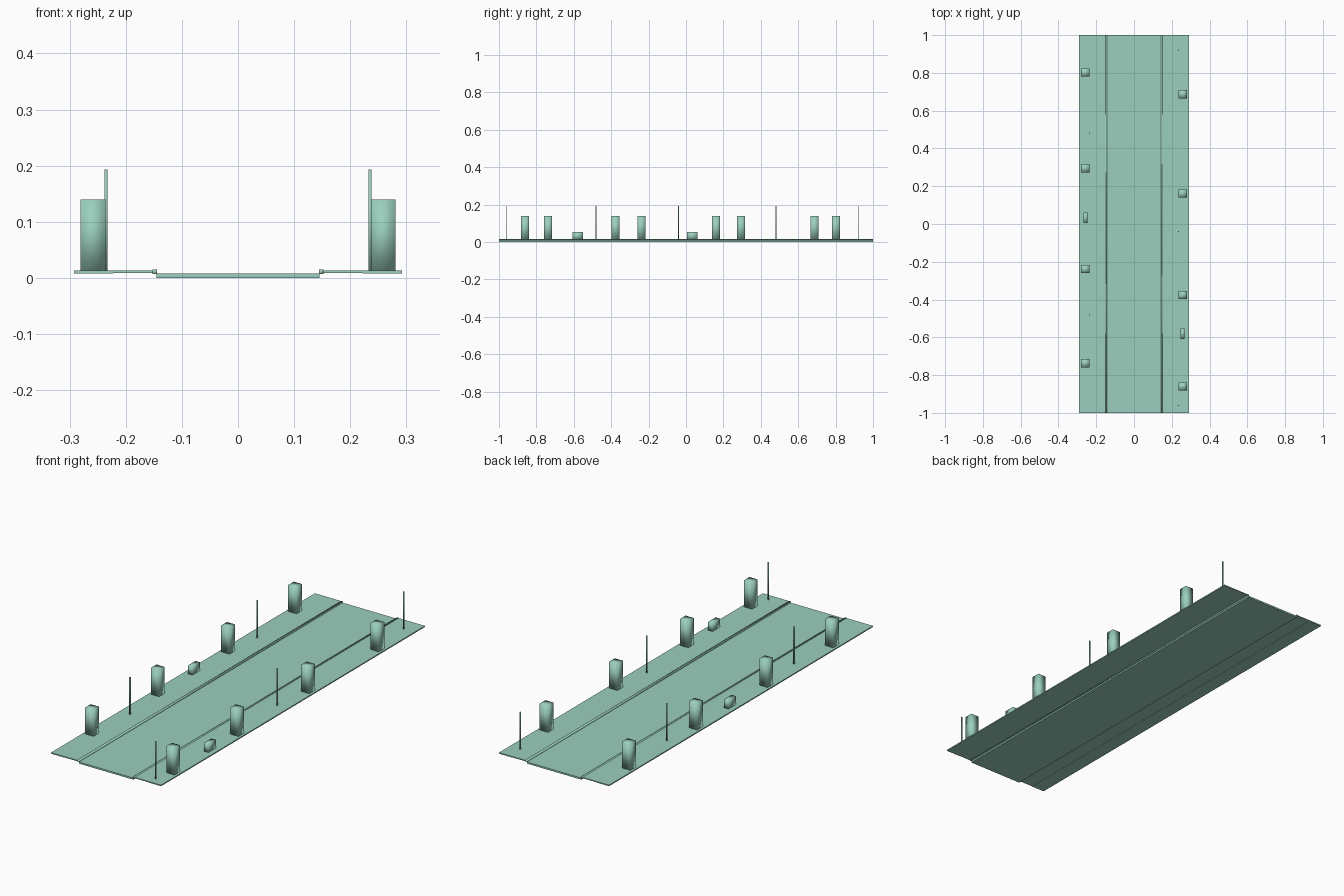
import bpy

if "Cube" in bpy.data.objects:
    bpy.data.objects.remove(bpy.data.objects["Cube"])

green = bpy.data.materials.new("soft_green")
green.diffuse_color = (0.33, 0.63, 0.51, 1)
green.use_nodes = True
green.node_tree.nodes["Principled BSDF"].inputs["Base Color"].default_value = green.diffuse_color

def box(name, x0, x1, y0, y1, z0, z1, smooth=False):
    bpy.ops.mesh.primitive_cube_add(size=1, location=((x0+x1)/2, (y0+y1)/2, (z0+z1)/2))
    o = bpy.context.object
    o.name = name
    o.scale = (x1-x0, y1-y0, z1-z0)
    bpy.ops.object.transform_apply(location=False, rotation=False, scale=True)
    o.data.materials.append(green)
    if smooth:
        bpy.ops.object.shade_smooth()
    return o

def centred_box(name, x, y, w, d, z0, z1):
    return box(name, x-w/2, x+w/2, y-d/2, y+d/2, z0, z1, smooth=True)

# road bed
box("road", -0.145, 0.145, -1, 1, 0.0, 0.008)

# kerbs and pavements on both sides
for side, s in (("left", -1), ("right", 1)):
    def strip(name, a, b, z0, z1, smooth=False):
        x0, x1 = sorted((s*a, s*b))
        box(f"{side}_{name}", x0, x1, -1, 1, z0, z1, smooth)
    strip("kerb", 0.144, 0.152, 0.007, 0.0145, True)
    strip("pavement", 0.152, 0.223, 0.009, 0.0135)
    strip("verge", 0.223, 0.292, 0.008, 0.0135)

GROUND = 0.0135
BLOCKS = {-1: (0.802, 0.295, -0.239, -0.737), 1: (0.687, 0.161, -0.376, -0.86)}
POSTS = {-1: (0.481, -0.482), 1: (0.921, -0.04, -0.961)}
BENCHES = {-1: 0.033, 1: -0.58}

for s in (-1, 1):
    # tall roadside blocks, softly shaded
    for y in BLOCKS[s]:
        centred_box("tall_block", s*0.2585, y, 0.044, 0.043, GROUND-0.003, 0.14)
    # thin lamp posts
    for y in POSTS[s]:
        centred_box("lamp_post", s*0.2355, y, 0.005, 0.005, GROUND-0.003, 0.193)
    # low bench blocks
    centred_box("bench", s*0.257, BENCHES[s], 0.023, 0.056, GROUND-0.003, 0.054)
